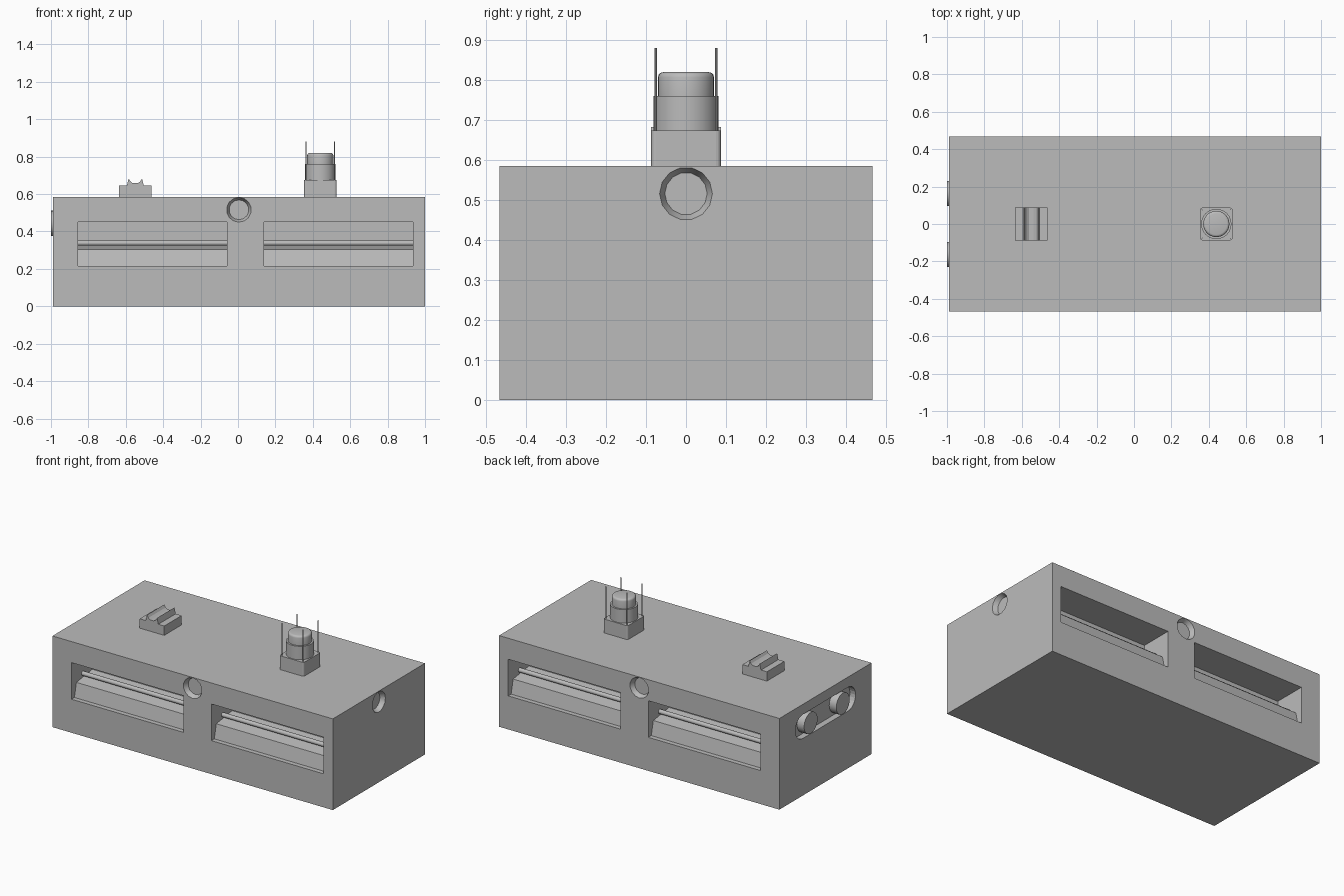
import bpy, bmesh, math
from mathutils import Matrix, Vector

cube = bpy.data.objects.get("Cube")
if cube:
    bpy.data.objects.remove(cube, do_unlink=True)

grey = bpy.data.materials.new("plain_grey")
grey.use_nodes = True
COLOUR = (0.5, 0.5, 0.5, 1)
grey.diffuse_color = COLOUR
grey.node_tree.nodes["Principled BSDF"].inputs["Base Color"].default_value = COLOUR

CX = 0.005            # body centre in x
HALF_X, HALF_Y, TOP = 0.995, 0.467, 0.585


def finish(name, bm):
    bmesh.ops.recalc_face_normals(bm, faces=bm.faces)
    mesh = bpy.data.meshes.new(name)
    bm.to_mesh(mesh)
    bm.free()
    mesh.materials.append(grey)
    obj = bpy.data.objects.new(name, mesh)
    bpy.context.collection.objects.link(obj)
    return obj


def smooth(obj):
    bpy.ops.object.select_all(action="DESELECT")
    obj.select_set(True)
    bpy.context.view_layer.objects.active = obj
    bpy.ops.object.shade_smooth_by_angle(angle=math.radians(35))


def box(name, lo, hi, corner=0):
    bm = bmesh.new()
    lo, hi = Vector(lo), Vector(hi)
    bmesh.ops.create_cube(bm, size=1, matrix=Matrix.Translation((lo + hi) / 2)
                          @ Matrix.Diagonal((*(hi - lo), 1)))
    if corner:
        upright = [e for e in bm.edges if abs(e.verts[0].co.z - e.verts[1].co.z) > corner]
        bmesh.ops.bevel(bm, geom=upright, offset=corner, segments=3, profile=0.5, affect="EDGES")
    return finish(name, bm)


def prism(name, points, push):
    """Fill a 3D outline and extrude it along a vector."""
    bm = bmesh.new()
    face = bm.faces.new([bm.verts.new(p) for p in points])
    out = bmesh.ops.extrude_face_region(bm, geom=[face])
    bmesh.ops.translate(bm, vec=push, verts=[v for v in out["geom"] if isinstance(v, bmesh.types.BMVert)])
    return finish(name, bm)


def frustum(name, start, end, r1, r2, sides=24, bevel=0):
    start, end = Vector(start), Vector(end)
    axis = end - start
    turn = Vector((0, 0, 1)).rotation_difference(axis).to_matrix().to_4x4()
    bm = bmesh.new()
    bmesh.ops.create_cone(bm, cap_ends=True, segments=sides, radius1=r1, radius2=r2,
                          depth=axis.length, matrix=Matrix.Translation((start + end) / 2) @ turn)
    if bevel:
        rim = [e for e in bm.edges if all((v.co - end).dot(axis) > -1e-5 for v in e.verts)]
        bmesh.ops.bevel(bm, geom=rim, offset=bevel, segments=3, profile=0.5, affect="EDGES")
    obj = finish(name, bm)
    smooth(obj)
    return obj


# Main block and the shapes cut out of it
body = box("body", (CX - HALF_X, -HALF_Y, 0), (CX + HALF_X, HALF_Y, TOP))
cutters = []

# Long side openings: a shallow lip, a sloping shelf and a deep back wall
SHELF = [(-0.01, 0.45), (0.21, 0.45), (0.21, 0.327), (0.05, 0.304), (0.03, 0.215), (-0.01, 0.215)]
for left, right in ((-0.855, -0.06), (0.138, 0.935)):
    for side in (-1, 1):
        outline = [(left, side * (HALF_Y - d), z) for d, z in SHELF]
        cutters.append(prism("slot_cutter", outline, (right - left, 0, 0)))
        y = side * (HALF_Y - 0.115)
        frustum("slot_rod", (left, y, 0.338), (right, y, 0.338), 0.014, 0.014, 12)

# Round tapered sockets on three sides
for centre, normal in (((CX, -HALF_Y), (0, -1)), ((CX, HALF_Y), (0, 1)), ((CX + HALF_X, 0), (1, 0))):
    surface = Vector((*centre, 0.516))
    out = Vector((*normal, 0))
    cutters.append(frustum("socket_cutter", surface - out * 0.03, surface + out * 0.002, 0.053, 0.067, 14))

# Rounded recess on the right end
END = CX - HALF_X
oval = []
for k in range(26):
    half = 1 if k < 13 else -1
    a = math.radians(-90 + 15 * (k if k < 13 else k - 1))
    oval.append((END - 0.01, half * 0.228 + 0.077 * math.cos(a), 0.443 + 0.077 * math.sin(a)))
cutters.append(prism("end_recess_cutter", oval, (0.05, 0, 0)))

for cutter in cutters:
    mod = body.modifiers.new("cut", "BOOLEAN")
    mod.operation, mod.solver, mod.object = "DIFFERENCE", "EXACT", cutter
graph = bpy.context.evaluated_depsgraph_get()
carved = bpy.data.meshes.new_from_object(body.evaluated_get(graph))
body.modifiers.clear()
body.data = carved
for cutter in cutters:
    bpy.data.objects.remove(cutter, do_unlink=True)

# Twin drums standing in the end recess
for y in (-0.163, 0.163):
    frustum("end_drum", (END + 0.045, y, 0.443), (-1, y, 0.443), 0.068, 0.068, 24)

# Cradle on the roof: stepped base with two pointed ridges round a groove
half_profile = [(0.087, TOP), (0.087, 0.645), (0.045, 0.645), (0.036, 0.683),
                (0.026, 0.667), (0.013, 0.658)]
outline = half_profile + [(-x, z) for x, z in reversed(half_profile)]
prism("roof_cradle", [(x - 0.549, -0.088, z) for x, z in outline], (0, 0.176, 0))

# Sensor tower with four thin corner rods
TX = 0.44
box("tower_base", (TX - 0.087, -0.087, TOP), (TX + 0.087, 0.087, 0.674), 0.012)
frustum("tower_drum", (TX, 0, 0.674), (TX, 0, 0.76), 0.081, 0.081, 24)
frustum("tower_cap", (TX, 0, 0.76), (TX, 0, 0.82), 0.07, 0.07, 32, 0.013)
for sx in (-1, 1):
    for sy in (-1, 1):
        x, y = TX + sx * 0.076, sy * 0.076
        frustum("tower_rod", (x, y, 0.674), (x, y, 0.88), 0.003, 0.003, 8)
